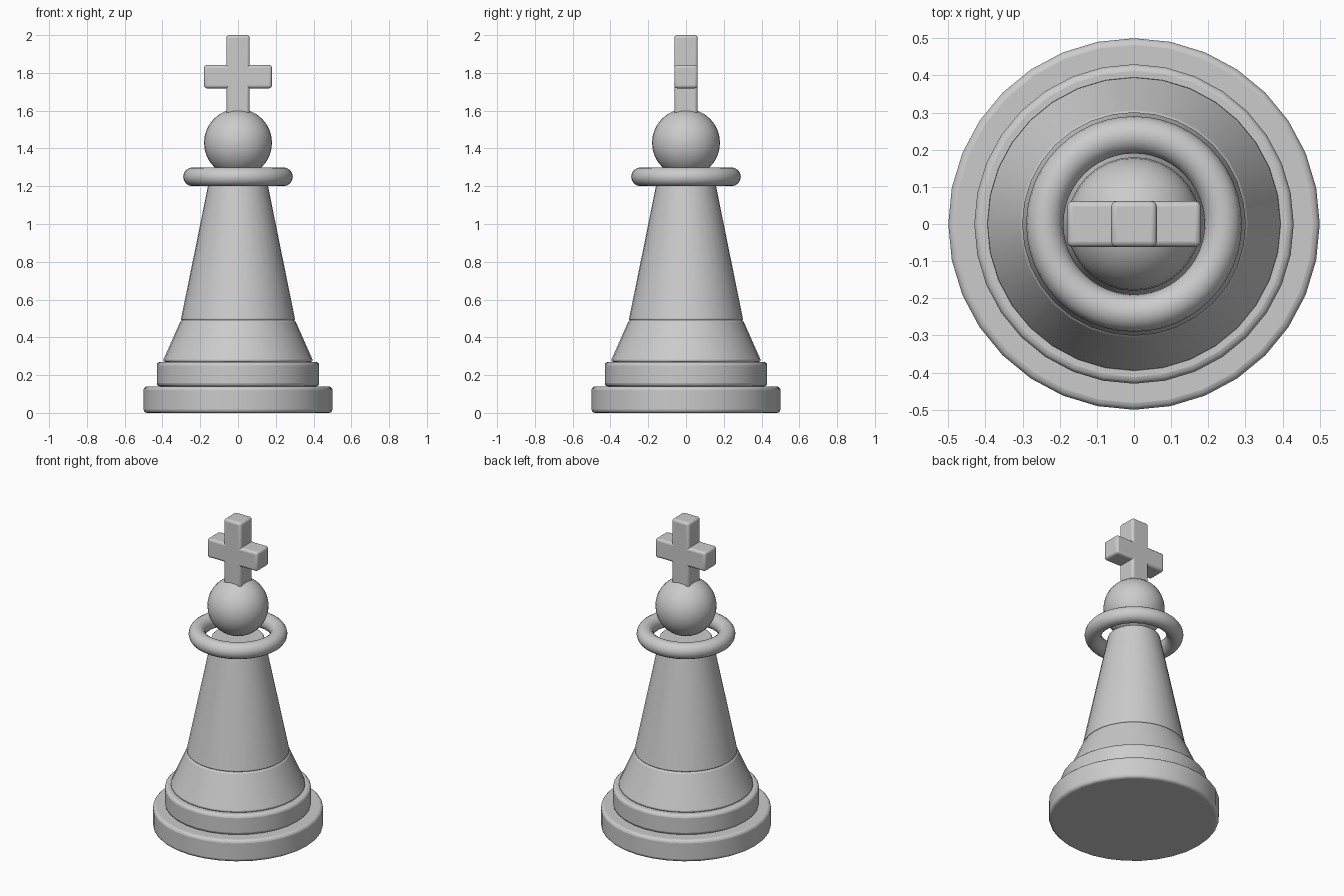
import bpy, math

if "Cube" in bpy.data.objects:
    bpy.data.objects.remove(bpy.data.objects["Cube"])


def finish(obj, name, bevel=0.0):
    obj.name = name
    if bevel:
        mod = obj.modifiers.new("Bevel", 'BEVEL')
        mod.width = bevel
        mod.segments = 3
        mod.limit_method = 'ANGLE'
        mod.angle_limit = math.radians(30)
    bpy.ops.object.shade_smooth_by_angle(angle=math.radians(35))


def tier(name, r1, r2, z1, z2, bevel):
    bpy.ops.mesh.primitive_cone_add(vertices=32, radius1=r1, radius2=r2,
                                    depth=z2 - z1, location=(0, 0, (z1 + z2) / 2))
    finish(bpy.context.object, name, bevel)


def block(name, size, z):
    bpy.ops.mesh.primitive_cube_add(size=1, location=(0, 0, z))
    obj = bpy.context.object
    obj.scale = size
    bpy.ops.object.transform_apply(location=False, rotation=False, scale=True)
    finish(obj, name, 0.015)


# Stepped base and tapered body
tier("base_lower", 0.50, 0.50, 0.0, 0.14, 0.018)
tier("base_upper", 0.43, 0.43, 0.14, 0.27, 0.018)
tier("base_taper", 0.40, 0.30, 0.27, 0.495, 0.015)
tier("body", 0.303, 0.152, 0.49, 1.235, 0.01)

# Collar ring floating around the neck
bpy.ops.mesh.primitive_torus_add(major_radius=0.24, minor_radius=0.05,
                                 major_segments=48, minor_segments=16,
                                 location=(0, 0, 1.25))
finish(bpy.context.object, "collar_ring")

# Head ball
bpy.ops.mesh.primitive_uv_sphere_add(segments=32, ring_count=16, radius=0.18,
                                     location=(0, 0, 1.43))
finish(bpy.context.object, "head_ball")

# Cross on top
block("cross_post", (0.123, 0.123, 0.43), 1.785)
block("cross_bar", (0.36, 0.123, 0.123), 1.78)
